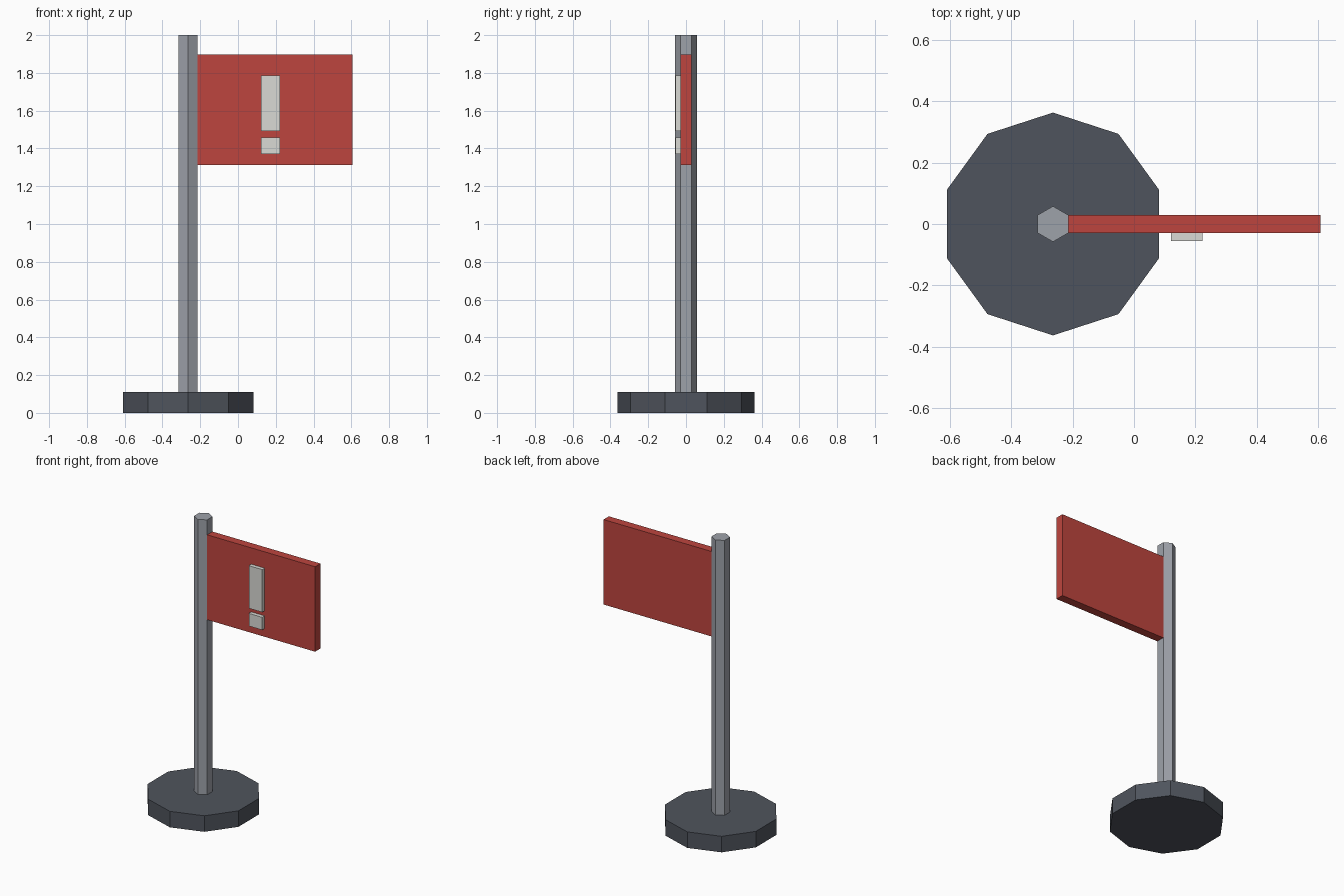
import bpy
import math

if "Cube" in bpy.data.objects:
    bpy.data.objects.remove(bpy.data.objects["Cube"])


def material(name, rgb):
    """Flat colour given as sRGB bytes, stored as linear values."""
    def linear(c):
        c /= 255
        return c / 12.92 if c <= 0.04045 else ((c + 0.055) / 1.055) ** 2.4
    m = bpy.data.materials.new(name)
    m.diffuse_color = (*[linear(c) for c in rgb], 1.0)
    m.use_nodes = True
    m.node_tree.nodes["Principled BSDF"].inputs["Base Color"].default_value = m.diffuse_color
    return m


RED = material("red", (190, 69, 62))
STEEL = material("steel grey", (158, 162, 170))
SLATE = material("dark slate", (79, 84, 93))
PALE = material("pale grey", (218, 218, 213))

POLE_X = -0.264


def finish(name, mat):
    obj = bpy.context.object
    obj.name = name
    obj.data.materials.append(mat)
    return obj


def prism(name, sides, radius, z0, z1, mat):
    """Upright prism around the pole axis, with a corner facing front and back."""
    bpy.ops.mesh.primitive_cylinder_add(
        vertices=sides, radius=radius, depth=z1 - z0,
        location=(POLE_X, 0, (z0 + z1) / 2))
    return finish(name, mat)


def box(name, xs, ys, zs, mat):
    """Box between the given limits on each axis."""
    bpy.ops.mesh.primitive_cube_add(
        size=1, location=[(a + b) / 2 for a, b in (xs, ys, zs)])
    obj = finish(name, mat)
    for v in obj.data.vertices:
        for i, (a, b) in enumerate((xs, ys, zs)):
            v.co[i] *= b - a
    return obj


# Ten-sided foot and six-sided pole
prism("base", 10, 0.363, 0.0, 0.11, SLATE)
prism("pole", 6, 0.058, 0.11, 2.0, STEEL)

# Stiff rectangular flag, its inner edge just inside the pole
box("flag", (-0.225, 0.607), (-0.029, 0.029), (1.313, 1.897), RED)

# Raised warning mark on the front: long bar over a short one
for name, zs in (("mark_bar", (1.492, 1.785)), ("mark_dot", (1.37, 1.457))):
    box(name, (0.121, 0.223), (-0.056, -0.029), zs, PALE)
